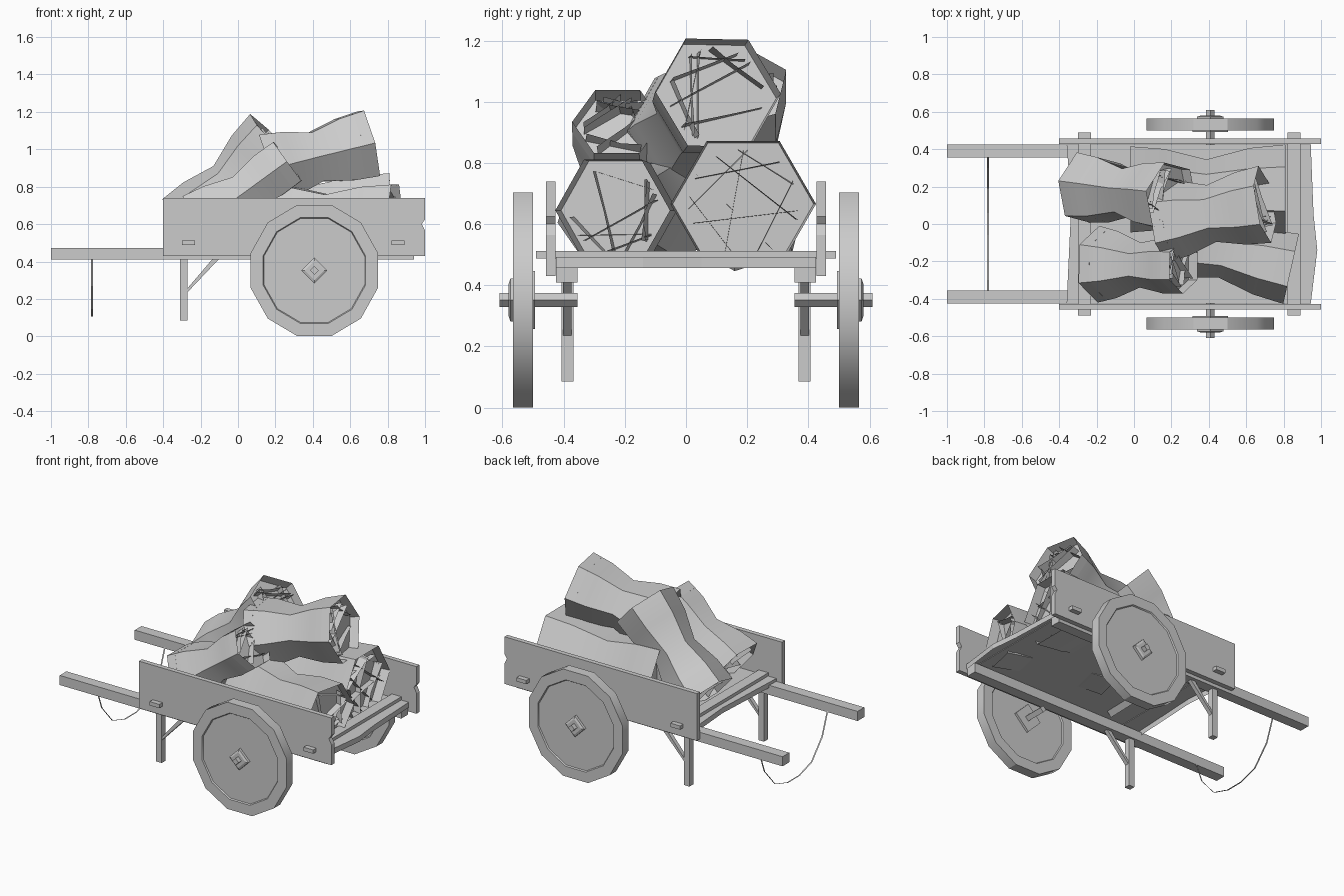
import bpy, bmesh, math, random
from mathutils import Vector

if "Cube" in bpy.data.objects:
    bpy.data.objects.remove(bpy.data.objects["Cube"])

random.seed(4)


def finish(bm, name, smooth=False):
    bmesh.ops.recalc_face_normals(bm, faces=bm.faces)
    mesh = bpy.data.meshes.new(name)
    bm.to_mesh(mesh)
    bm.free()
    ob = bpy.data.objects.new(name, mesh)
    bpy.context.collection.objects.link(ob)
    if smooth:
        bpy.ops.object.select_all(action='DESELECT')
        ob.select_set(True)
        bpy.context.view_layer.objects.active = ob
        bpy.ops.object.shade_smooth_by_angle(angle=math.radians(30))
    return ob


def box(name, x0, x1, y0, y1, z0, z1):
    bm = bmesh.new()
    bmesh.ops.create_cube(bm, size=1)
    for v in bm.verts:
        v.co = ((x0 + x1) / 2 + v.co.x * (x1 - x0), (y0 + y1) / 2 + v.co.y * (y1 - y0),
                (z0 + z1) / 2 + v.co.z * (z1 - z0))
    return finish(bm, name)


def extrude(name, pts, axis, a, b, open_start=False):
    """Profile in the xz plane extruded in y, or in the xy plane extruded in z."""
    bm = bmesh.new()
    loops = [[bm.verts.new((p[0], d, p[1]) if axis == 'y' else (p[0], p[1], d)) for p in pts]
             for d in (a, b)]
    for i in range(len(pts)):
        bm.faces.new((loops[0][i - 1], loops[0][i], loops[1][i], loops[1][i - 1]))
    bm.faces.new(loops[1])
    if not open_start:
        bm.faces.new(loops[0])
    return finish(bm, name)


def lathe_y(name, cx, cz, sides, phase, rings, smooth=False, zs=1.0):
    """Solid around a y axis from (y, radius) rings."""
    bm = bmesh.new()
    loops = []
    for y, r in rings:
        loops.append([bm.verts.new((cx + r * math.cos(phase + i * math.tau / sides), y,
                                    cz + zs * r * math.sin(phase + i * math.tau / sides)))
                      for i in range(sides)])
    for p, q in zip(loops, loops[1:]):
        for i in range(sides):
            j = (i + 1) % sides
            bm.faces.new((p[i], p[j], q[j], q[i]))
    bm.faces.new(loops[0])
    bm.faces.new(loops[-1])
    return finish(bm, name, smooth)


# Bed with slightly worn ends and open underside, cross bars with tenons through the sides
extrude('bed', [(-0.36, -0.425), (0.945, -0.425), (0.98, -0.14), (0.96, 0.05), (0.945, 0.425),
                (-0.36, 0.425), (-0.335, 0.1), (-0.345, -0.1)], 'z', 0.457, 0.492, True)
box('rear_cross_bar', -0.30, -0.23, -0.49, 0.49, 0.488, 0.513)
box('front_cross_bar', 0.82, 0.89, -0.49, 0.49, 0.488, 0.513)

WX, WZ = 0.408, 0.352
for s, side in ((-1, 'right'), (1, 'left')):
    # Side board with a chipped end
    extrude(side + '_side_board', [(-0.4, 0.43), (1, 0.43), (1, 0.565), (0.982, 0.6), (1, 0.625),
                                   (1, 0.74), (-0.4, 0.74)], 'y', s * 0.427, s * 0.458)
    # Shaft, leg and brace
    box(side + '_shaft', -1, 0.94, s * 0.39 - 0.035, s * 0.39 + 0.035, 0.41, 0.473)
    box(side + '_leg', -0.31, -0.27, s * 0.387 - 0.02, s * 0.387 + 0.02, 0.085, 0.42)
    extrude(side + '_brace', [(-0.28, 0.225), (-0.10, 0.415), (-0.135, 0.415), (-0.28, 0.245)],
            'y', s * 0.375, s * 0.402)
    # Wheel with recessed faces, stepped hub and axle stub
    k = 1 / math.cos(math.pi / 12)
    lathe_y(side + '_wheel', WX, WZ, 12, math.pi / 12,
            [(s * y, r * k) for y, r in ((0.508, 0.268), (0.508, 0.27), (0.5, 0.275), (0.5, 0.34),
                                         (0.565, 0.34), (0.565, 0.275), (0.557, 0.27), (0.557, 0.268))],
            True, 1.032)
    lathe_y(side + '_hub', WX, WZ, 4, 0,
            [(s * y, r) for y, r in ((0.493, 0.095), (0.53, 0.095), (0.54, 0.07),
                                     (0.574, 0.07), (0.58, 0.052))])
    lathe_y(side + '_axle', WX, WZ, 4, 0, [(s * 0.355, 0.023), (s * 0.61, 0.023)])

# Slack rope between the shafts, a thin ribbon
path = [(-0.36, 0.43), (-0.3, 0.27), (-0.19, 0.145), (-0.06, 0.105),
        (0.06, 0.105), (0.19, 0.145), (0.3, 0.27), (0.36, 0.43)]
bm = bmesh.new()
pairs = [[bm.verts.new((x, y, z)) for x in (-0.786, -0.776)] for y, z in path]
for p, q in zip(pairs, pairs[1:]):
    bm.faces.new((p[0], p[1], q[1], q[0]))
finish(bm, 'rope')


def sheaf(name, start, end, r0, r1, roll, waist=0.68):
    """Six-sided bundle pinched in the middle, hollow ends filled with straw blades."""
    start, end = Vector(start), Vector(end)
    w = (end - start).normalized()
    u = Vector((0, 0, 1)).cross(w).normalized()
    v = w.cross(u)
    length = (end - start).length

    def at(t, a, r):
        return start + w * (t * length) + (u * math.cos(a) + v * math.sin(a)) * r

    e = 0.06 / length
    profile = [(e, 0.97), (0, 1), (0.22, 0.93), (0.49, waist), (0.77, 0.93), (1, 1), (1 - e, 0.97)]
    bm = bmesh.new()
    loops = []
    for t, f in profile:
        r = (r0 + (r1 - r0) * t) * f
        loops.append([bm.verts.new(at(t, roll + i * math.pi / 3, r)) for i in range(6)])
    for p, q in zip(loops, loops[1:]):
        for i in range(6):
            j = (i + 1) % 6
            bm.faces.new((p[i], p[j], q[j], q[i]))
    bm.faces.new(loops[0])
    bm.faces.new(loops[-1])
    finish(bm, name, True)
    # Straw blades standing in both ends
    bm = bmesh.new()
    for t_in, t_out, r in ((e, 0, r0), (1 - e, 1, r1)):
        for n in range(9):
            a = random.uniform(0, math.tau)
            b = a + random.uniform(1.2, 2.8)
            p, q = at(t_in, a, r * 0.75), at(t_in, b, r * 0.75)
            out = w * ((t_out - t_in) * length)
            out += (u * math.cos(a) + v * math.sin(a)) * random.uniform(-0.01, 0.01)
            m = p.lerp(q, random.uniform(0.3, 0.7))
            vs = [bm.verts.new(c) for c in (p, q, q + out * random.uniform(0.4, 1),
                                            m + out * random.uniform(0.4, 0.8),
                                            p + out * random.uniform(0.6, 1.05))]
            bm.faces.new(vs)
    finish(bm, name + '_straw')


# Load of five bundles
sheaf('lower_left_sheaf', (-0.02, 0.185, 0.665), (0.81, 0.187, 0.666), 0.23, 0.238, 0)
sheaf('lower_right_sheaf', (0.13, -0.08, 0.645), (0.84, -0.24, 0.645), 0.19, 0.192, 0)
sheaf('leaning_right_sheaf', (-0.19, -0.215, 0.605), (0.265, -0.225, 0.935), 0.205, 0.147, 0)
sheaf('leaning_left_sheaf', (-0.27, 0.195, 0.59), (0.2, 0.14, 1.045), 0.2, 0.2, math.pi / 6 - 0.1)
sheaf('top_sheaf', (0.14, 0.01, 0.89), (0.70, 0.105, 1.03), 0.22, 0.208, -0.02, 0.72)
